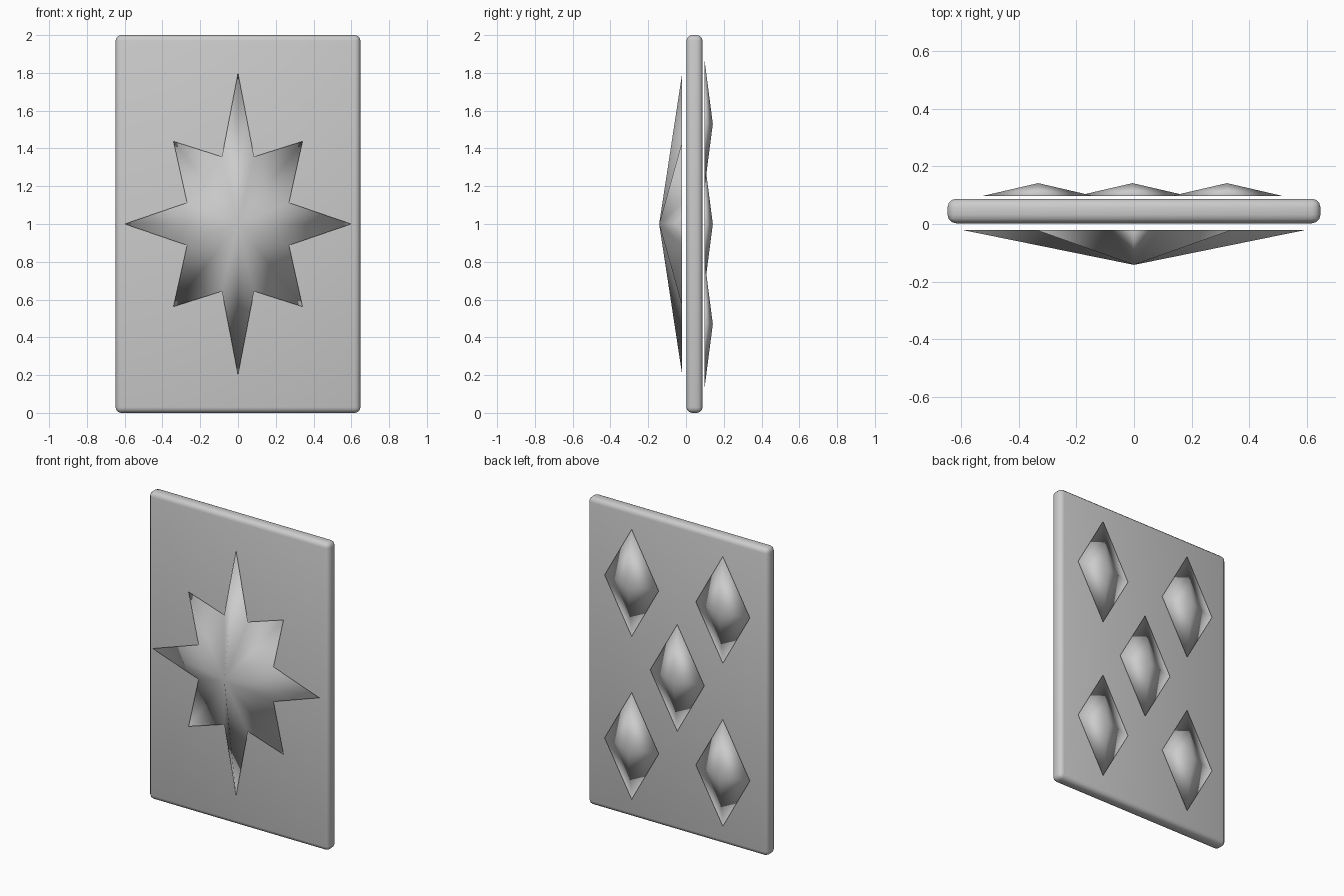
import bpy, bmesh

if "Cube" in bpy.data.objects:
    bpy.data.objects.remove(bpy.data.objects["Cube"])


def finish(bm, name):
    bmesh.ops.recalc_face_normals(bm, faces=bm.faces[:])
    mesh = bpy.data.meshes.new(name)
    bm.to_mesh(mesh)
    bm.free()
    mesh.shade_smooth()
    obj = bpy.data.objects.new(name, mesh)
    bpy.context.collection.objects.link(obj)
    return obj


def faceted_gem(name, outline, centre, base_y, apex_y):
    """Flat outline in the xz plane rising to a single apex, with a closed back."""
    cx, cz = centre
    bm = bmesh.new()
    ring = [bm.verts.new((cx + x, base_y, cz + z)) for x, z in outline]
    apex = bm.verts.new((cx, apex_y, cz))
    for a, b in zip(ring, ring[1:] + ring[:1]):
        bm.faces.new((a, b, apex))
    bm.faces.new(ring)
    return finish(bm, name)


# Card slab with rounded edges
bm = bmesh.new()
bmesh.ops.create_cube(bm, size=1)
for v in bm.verts:
    v.co.x *= 1.296
    v.co.y = v.co.y * 0.085 + 0.045
    v.co.z = v.co.z * 2 + 1
bmesh.ops.bevel(bm, geom=bm.edges[:], offset=0.03, offset_type='OFFSET',
                segments=3, profile=0.5, affect='EDGES', clamp_overlap=True)
finish(bm, "card")

# Eight-pointed star floating in front of the card
quarter = [(0, 0.8), (0.085, 0.356), (0.342, 0.438), (0.27, 0.113), (0.6, 0)]
right = quarter + [(x, -z) for x, z in reversed(quarter[:-1])]
star = right + [(-x, z) for x, z in reversed(right[1:-1])]
faceted_gem("front_star", star, (0, 1), -0.02, -0.142)

# Five diamonds on the back: four corners and the middle
diamond = [(0, 0.348), (0.195, 0), (0, -0.348), (-0.195, 0)]
for i, (sx, sz) in enumerate([(-1, 1), (1, 1), (0, 0), (-1, -1), (1, -1)]):
    faceted_gem(f"back_diamond_{i + 1}", diamond,
                (-0.005 + 0.328 * sx, 1 + 0.53 * sz), 0.097, 0.142)
